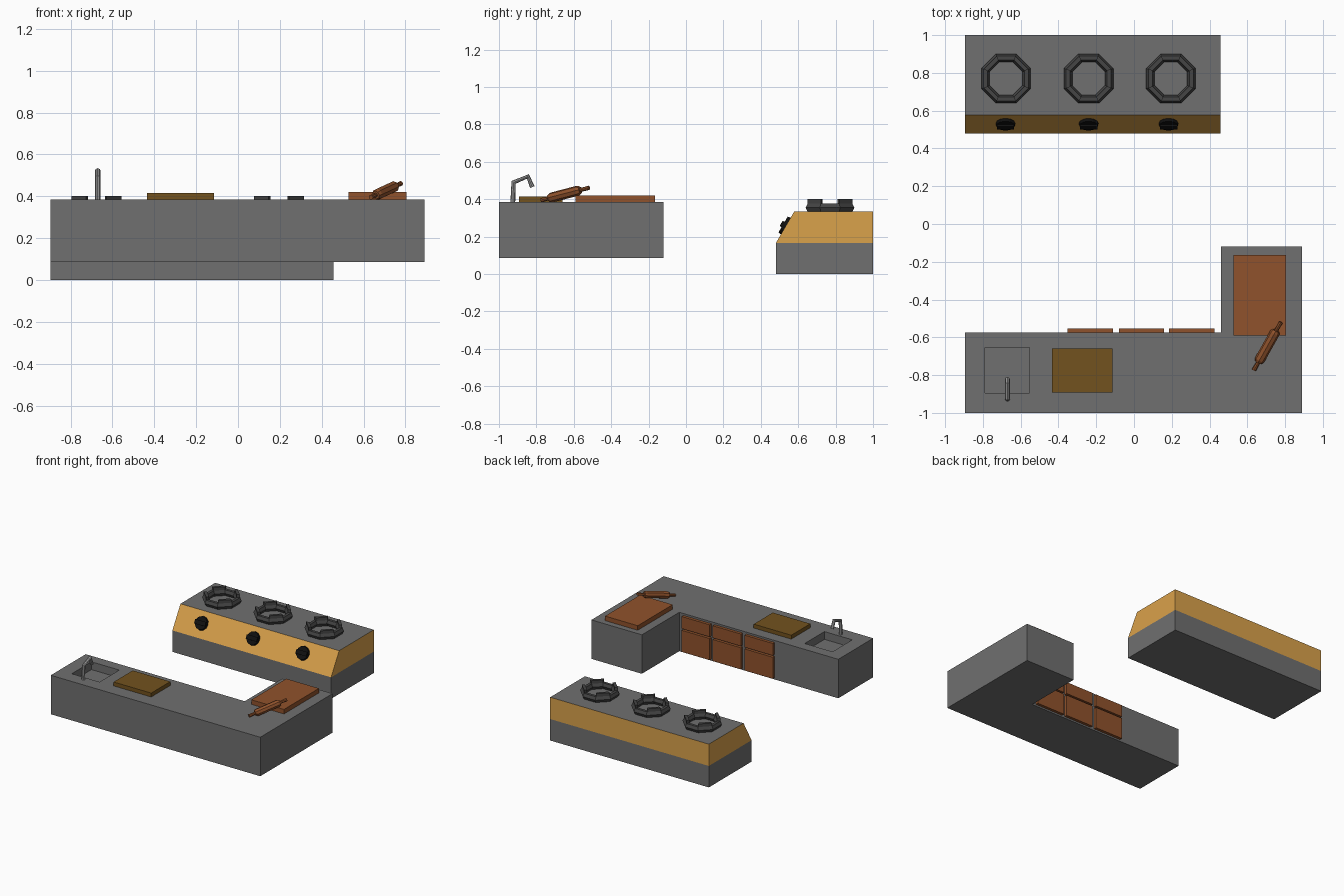
import bpy, bmesh
from math import radians, cos, sin, pi
from mathutils import Vector

if "Cube" in bpy.data.objects:
    bpy.data.objects.remove(bpy.data.objects["Cube"])


def material(name, rgb):
    m = bpy.data.materials.new(name)
    m.diffuse_color = (*rgb, 1)
    m.use_nodes = True
    m.node_tree.nodes["Principled BSDF"].inputs["Base Color"].default_value = m.diffuse_color
    return m


GREY = material("counter_grey", (0.16, 0.16, 0.16))
ORANGE = material("stove_orange", (0.70, 0.36, 0.07))
OLIVE = material("dark_wood", (0.17, 0.085, 0.013))
RUST = material("red_wood", (0.28, 0.085, 0.025))
IRON = material("iron", (0.06, 0.06, 0.06))
BLACK = material("black", (0.005, 0.005, 0.005))
STEEL = material("steel", (0.35, 0.35, 0.35))


def finish(name, bm, mat):
    bmesh.ops.recalc_face_normals(bm, faces=bm.faces)
    mesh = bpy.data.meshes.new(name)
    bm.to_mesh(mesh)
    bm.free()
    ob = bpy.data.objects.new(name, mesh)
    bpy.context.collection.objects.link(ob)
    mesh.materials.append(mat)
    return ob


def prism(name, points, offset, mat):
    """Extrude a flat outline by an offset vector."""
    bm = bmesh.new()
    face = bm.faces.new([bm.verts.new(p) for p in points])
    ext = bmesh.ops.extrude_face_region(bm, geom=[face])
    verts = [v for v in ext["geom"] if isinstance(v, bmesh.types.BMVert)]
    bmesh.ops.translate(bm, verts=verts, vec=offset)
    if face.is_valid and len(face.edges[0].link_faces) < 2:
        bm.faces.new(list(face.verts))
    return finish(name, bm, mat)


def box(name, x0, x1, y0, y1, z0, z1, mat):
    pts = [(x0, y0, z0), (x1, y0, z0), (x1, y1, z0), (x0, y1, z0)]
    bm = bmesh.new()
    low = [bm.verts.new(p) for p in pts]
    top = [bm.verts.new((p[0], p[1], z1)) for p in pts]
    bm.faces.new(low)
    bm.faces.new(top)
    for i in range(4):
        j = (i + 1) % 4
        bm.faces.new((low[i], low[j], top[j], top[i]))
    return finish(name, bm, mat)


def sweep(name, path, radii, sides, mat, ref):
    """Tube along a path in a plane whose normal is ref."""
    path = [Vector(p) for p in path]
    ref = Vector(ref)
    bm = bmesh.new()
    rings = []
    for i, p in enumerate(path):
        d_in = (p - path[max(i - 1, 0)]).normalized()
        d_out = (path[min(i + 1, len(path) - 1)] - p).normalized()
        t = (d_in + d_out).normalized()
        u = (ref - t * ref.dot(t)).normalized()
        v = t.cross(u)
        rings.append([bm.verts.new(p + radii[i] * (u * cos(a) + v * sin(a)))
                      for a in (2 * pi * k / sides for k in range(sides))])
    for a, b in zip(rings, rings[1:]):
        for k in range(sides):
            n = (k + 1) % sides
            bm.faces.new((a[k], a[n], b[n], b[k]))
    bm.faces.new(rings[0])
    bm.faces.new(rings[-1])
    return finish(name, bm, mat)


# L-shaped counter with sink basin cut in
outline = [(-.895, -1), (.89, -1), (.89, -.12), (.46, -.12), (.46, -.575), (-.895, -.575)]
counter = prism("counter", [(x, y, .085) for x, y in outline], (0, 0, .3), GREY)
cutter = box("sink_cutter", -.79, -.553, -.895, -.655, .325, .5, GREY)
cutter.hide_render = True
cut = counter.modifiers.new("sink", "BOOLEAN")
cut.operation = "DIFFERENCE"
cut.solver = "EXACT"
cut.object = cutter
bpy.context.view_layer.objects.active = counter
bpy.ops.object.modifier_apply(modifier="sink")
bpy.data.objects.remove(cutter)

# Faucet
sweep("faucet", [(-.67, -.926, .385), (-.67, -.922, .49), (-.67, -.845, .522), (-.67, -.822, .465)],
      [.013] * 4, 8, STEEL, (1, 0, 0))

# Drawers and doors on the inner side
for i, x in enumerate((-.352, -.08, .185)):
    box(f"drawer_{i}", x, x + .24, -.58, -.553, .277, .37, RUST)
    box(f"door_{i}", x, x + .24, -.58, -.553, .098, .264, RUST)

# Cutting boards
box("small_board", -.435, -.115, -.892, -.66, .385, .415, OLIVE)
box("large_board", .527, .805, -.59, -.165, .385, .42, RUST)

# Rolling pin leaning on the large board
a, b = Vector((.635, -.773, .395)), Vector((.778, -.519, .461))
stops = [(0, .012), (.16, .010), (.16, .020), (.21, .027), (.77, .027), (.82, .020), (.82, .010), (1, .012)]
sweep("rolling_pin", [a.lerp(b, t + i * 1e-4) for i, (t, r) in enumerate(stops)],
      [r for t, r in stops], 8, RUST, (0, 0, 1))

# Stove base and sloped body with grey cooktop face
box("stove_base", -.895, .457, .48, 1, 0, .165, GREY)
profile = [(.48, .165), (1, .165), (1, .333), (.578, .333)]
stove = prism("stove_body", [(-.895, y, z) for y, z in profile], (1.352, 0, 0), ORANGE)
stove.data.materials.append(GREY)
for f in stove.data.polygons:
    if f.normal.z > .9:
        f.material_index = 1

# Burner rings with four raised prongs, and knobs
along, out = Vector((0, .504, .864)), Vector((0, -.864, .504))
for i, x in enumerate((-.677, -.24, .195)):
    bpy.ops.mesh.primitive_torus_add(major_segments=8, minor_segments=6,
                                     major_radius=.1175, minor_radius=.0235)
    ring = bpy.context.object
    ring.name = f"burner_{i}"
    bm = bmesh.new()
    bm.from_mesh(ring.data)
    for v in bm.verts:
        ang = radians(22.5)
        v.co = Vector((v.co.x * cos(ang) - v.co.y * sin(ang),
                       v.co.x * sin(ang) + v.co.y * cos(ang), v.co.z * 1.1))
    bm.normal_update()
    tops = [f for f in bm.faces if f.normal.z > .9
            and min(abs(c) for c in f.calc_center_median().xy) > .03]
    prongs = bmesh.ops.extrude_discrete_faces(bm, faces=tops)["faces"]
    for f in prongs:
        bmesh.ops.translate(bm, verts=f.verts, vec=(0, 0, .023))
    bm.to_mesh(ring.data)
    bm.free()
    ring.location = (x, .77, .355)
    ring.data.materials.append(IRON)

    # Knob: faceted disc plus a grip bar
    kx = (-.68, -.24, .183)[i]
    c = Vector((kx, .533, .257))
    sweep(f"knob_{i}", [c - out * .005, c + out * .016], [.052, .049], 12, BLACK, (1, 0, 0))
    p = c + out * .014
    w, h = Vector((.046, 0, 0)), along * .016
    prism(f"knob_grip_{i}", [p - w - h, p + w - h, p + w + h, p - w + h], out * .014, BLACK)
